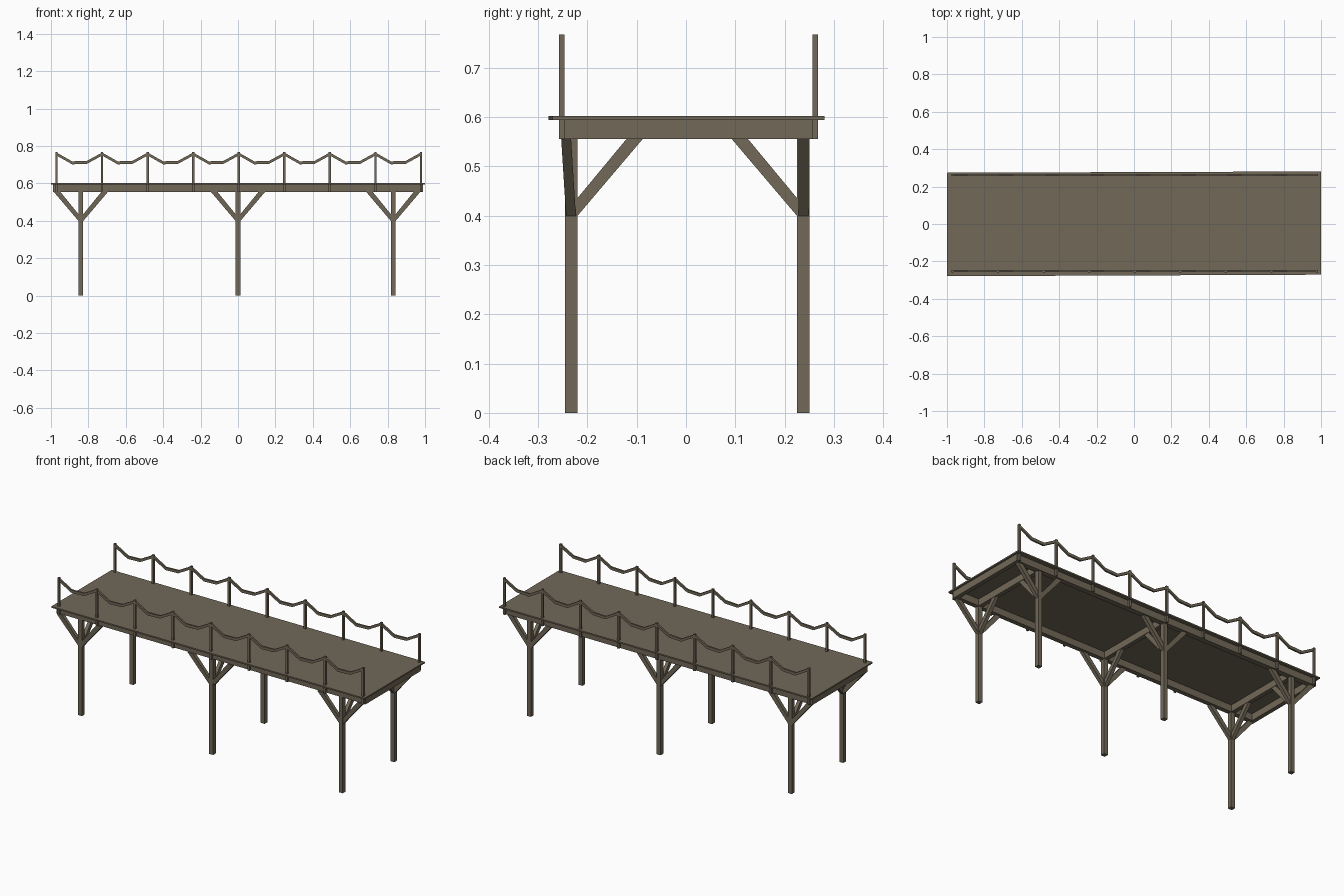
import bpy
import bmesh
from mathutils import Vector

cube = bpy.data.objects.get("Cube")
if cube:
    bpy.data.objects.remove(cube, do_unlink=True)

wood = bpy.data.materials.new("weathered_wood")
wood.use_nodes = True
color = (0.165, 0.14, 0.098, 1)
wood.diffuse_color = color
bsdf = wood.node_tree.nodes["Principled BSDF"]
bsdf.inputs["Base Color"].default_value = color
bsdf.inputs["Roughness"].default_value = 0.9


def prism(name, profile, offset):
    """Extrude a closed 3D outline by an offset vector."""
    bm = bmesh.new()
    face = bm.faces.new([bm.verts.new(p) for p in profile])
    result = bmesh.ops.extrude_face_region(bm, geom=[face])
    moved = [v for v in result["geom"] if isinstance(v, bmesh.types.BMVert)]
    bmesh.ops.translate(bm, verts=moved, vec=Vector(offset))
    bmesh.ops.recalc_face_normals(bm, faces=bm.faces)
    mesh = bpy.data.meshes.new(name)
    bm.to_mesh(mesh)
    bm.free()
    mesh.materials.append(wood)
    obj = bpy.data.objects.new(name, mesh)
    bpy.context.collection.objects.link(obj)
    return obj


def box(name, x0, x1, y0, y1, z0, z1):
    outline = [(x0, y0, z0), (x1, y0, z0), (x1, y1, z0), (x0, y1, z0)]
    return prism(name, outline, (0, 0, z1 - z0))


BEAM_LOW, DECK_LOW, DECK_TOP = 0.555, 0.594, 0.602
BRACE_LOW = 0.396

# Deck, very slightly skewed
prism("deck", [(-1, -0.279, DECK_LOW), (1, -0.271, DECK_LOW),
               (1, 0.281, DECK_LOW), (-1, 0.274, DECK_LOW)],
      (0, 0, DECK_TOP - DECK_LOW))

# Long side beams
box("front_beam", -0.99, 0.99, -0.246, -0.22, BEAM_LOW, DECK_LOW)
box("back_beam", -0.99, 0.99, 0.226, 0.256, BEAM_LOW, DECK_LOW)

# Cross beams at the ends and over the legs
leg_xs = (-0.84, 0.0, 0.83)
for x in (-0.978,) + leg_xs + (0.978,):
    box("cross_beam", x - 0.012, x + 0.012, -0.22, 0.226, BEAM_LOW, DECK_LOW)

# Legs with diagonal braces along and across the deck
for x in leg_xs:
    for side, name, y in ((-1, "front", -0.233), (1, "back", 0.238)):
        box(name + "_leg", x - 0.0125, x + 0.0125, y - 0.0125, y + 0.0125, 0, BEAM_LOW)
        for d in (-1, 1):
            obj = prism(name + "_long_brace",
                        [(x + d * a, y - 0.01, z) for a, z in
                         ((0.01, BRACE_LOW), (0.01, 0.432), (0.11, BEAM_LOW), (0.145, BEAM_LOW))],
                        (0, 0.02, 0))
            # Front braces lean out to meet the beam
            if side < 0:
                for v in obj.data.vertices:
                    v.co.y -= 0.01 * (v.co.z - BRACE_LOW) / (BEAM_LOW - BRACE_LOW)
        prism(name + "_cross_brace",
              [(x - 0.01, y - side * a, z) for a, z in
               ((0.01, BRACE_LOW), (0.01, 0.432), (0.112, BEAM_LOW), (0.145, BEAM_LOW))],
              (0.02, 0, 0))

# Railing posts and sagging rails
count, first, gap = 9, -0.97, 0.2435
for name, y in (("front", -0.252), ("back", 0.262)):
    for i in range(count):
        x = first + i * gap
        box(name + "_rail_post", x - 0.006, x + 0.006, y - 0.006, y + 0.006, BEAM_LOW, 0.767)
    path = []
    for i in range(count - 1):
        x = first + i * gap
        path += [(x, 0.757), (x + 0.083, 0.71), (x + 0.163, 0.713)]
    path.append((first + (count - 1) * gap, 0.757))
    half = 0.008
    outline = [(x, y - 0.005, z - half) for x, z in path]
    outline += [(x, y - 0.005, z + half) for x, z in reversed(path)]
    prism(name + "_rail", outline, (0, 0.01, 0))
